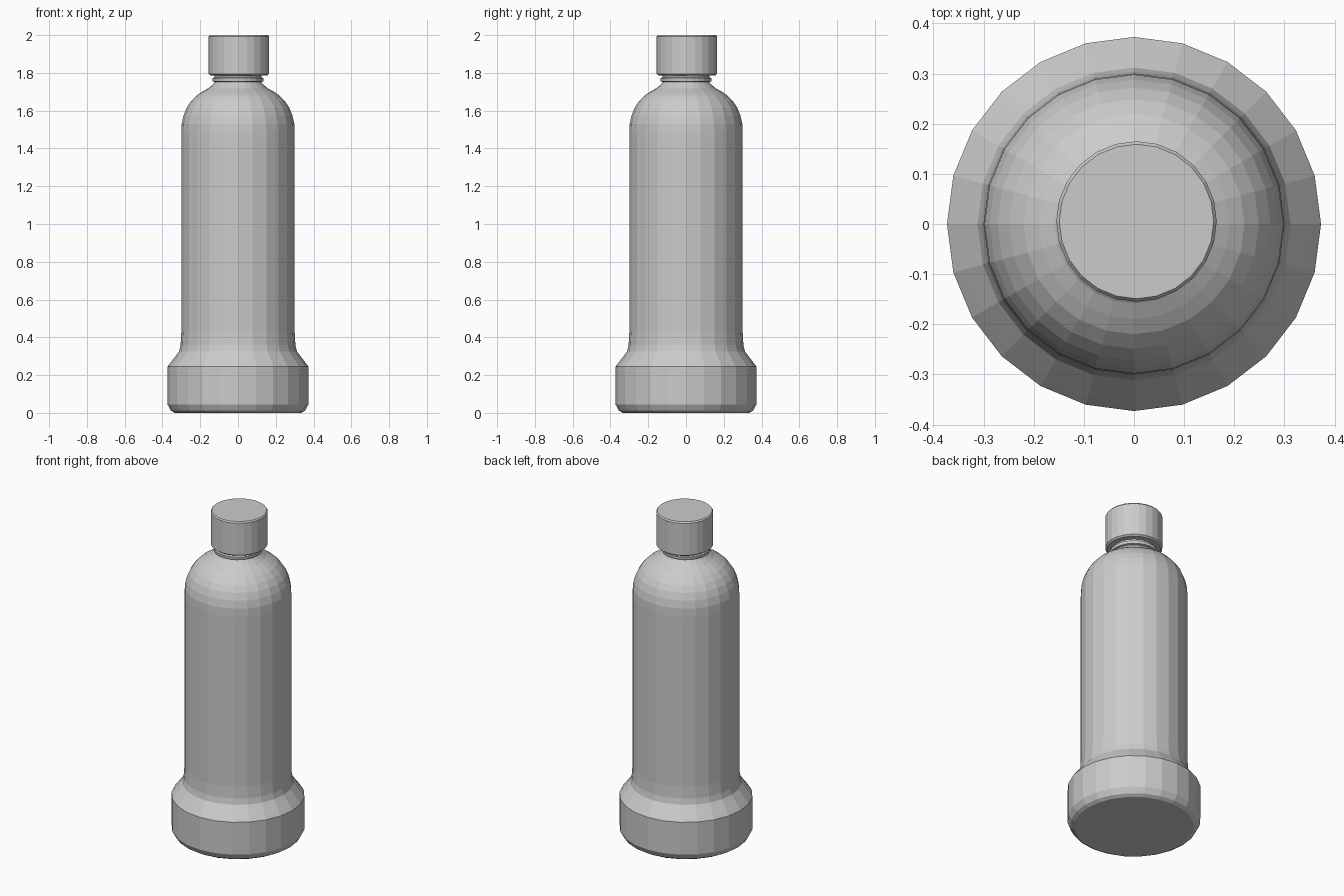
import bpy, bmesh, math

if "Cube" in bpy.data.objects:
    bpy.data.objects.remove(bpy.data.objects["Cube"])

SIDES = 24


def lathe(name, profile, cx=0.0, cy=0.0, sides=SIDES):
    """Spin an (r, z) profile around a vertical axis and cap both ends."""
    bm = bmesh.new()
    rings = []
    for r, z in profile:
        ring = []
        for i in range(sides):
            a = 2 * math.pi * i / sides
            ring.append(bm.verts.new((cx + r * math.cos(a), cy + r * math.sin(a), z)))
        rings.append(ring)
    for low, high in zip(rings, rings[1:]):
        for i in range(sides):
            j = (i + 1) % sides
            bm.faces.new((low[i], low[j], high[j], high[i]))
    bm.faces.new(rings[0][::-1])
    bm.faces.new(rings[-1])
    mesh = bpy.data.meshes.new(name)
    bm.to_mesh(mesh)
    bm.free()
    obj = bpy.data.objects.new(name, mesh)
    bpy.context.collection.objects.link(obj)
    return obj


# Bottle: wide foot, straight body, domed shoulder and neck with a collar
foot = [(0.335, 0.0), (0.355, 0.012), (0.373, 0.045), (0.373, 0.245),
        (0.358, 0.265), (0.312, 0.325), (0.304, 0.36), (0.300, 0.43)]
shoulder = [(0.300, 1.48), (0.298, 1.53), (0.288, 1.575), (0.272, 1.615),
            (0.249, 1.65), (0.220, 1.68), (0.190, 1.70), (0.158, 1.718),
            (0.134, 1.738), (0.122, 1.752)]
neck = [(0.134, 1.755), (0.136, 1.772), (0.124, 1.777), (0.124, 1.82)]
lathe("bottle", foot + shoulder + neck)

# Screw cap, sitting slightly off the bottle axis
lathe("cap", [(0.150, 1.787), (0.160, 1.795), (0.160, 1.992), (0.154, 2.0)],
      cx=0.005, cy=0.005)
